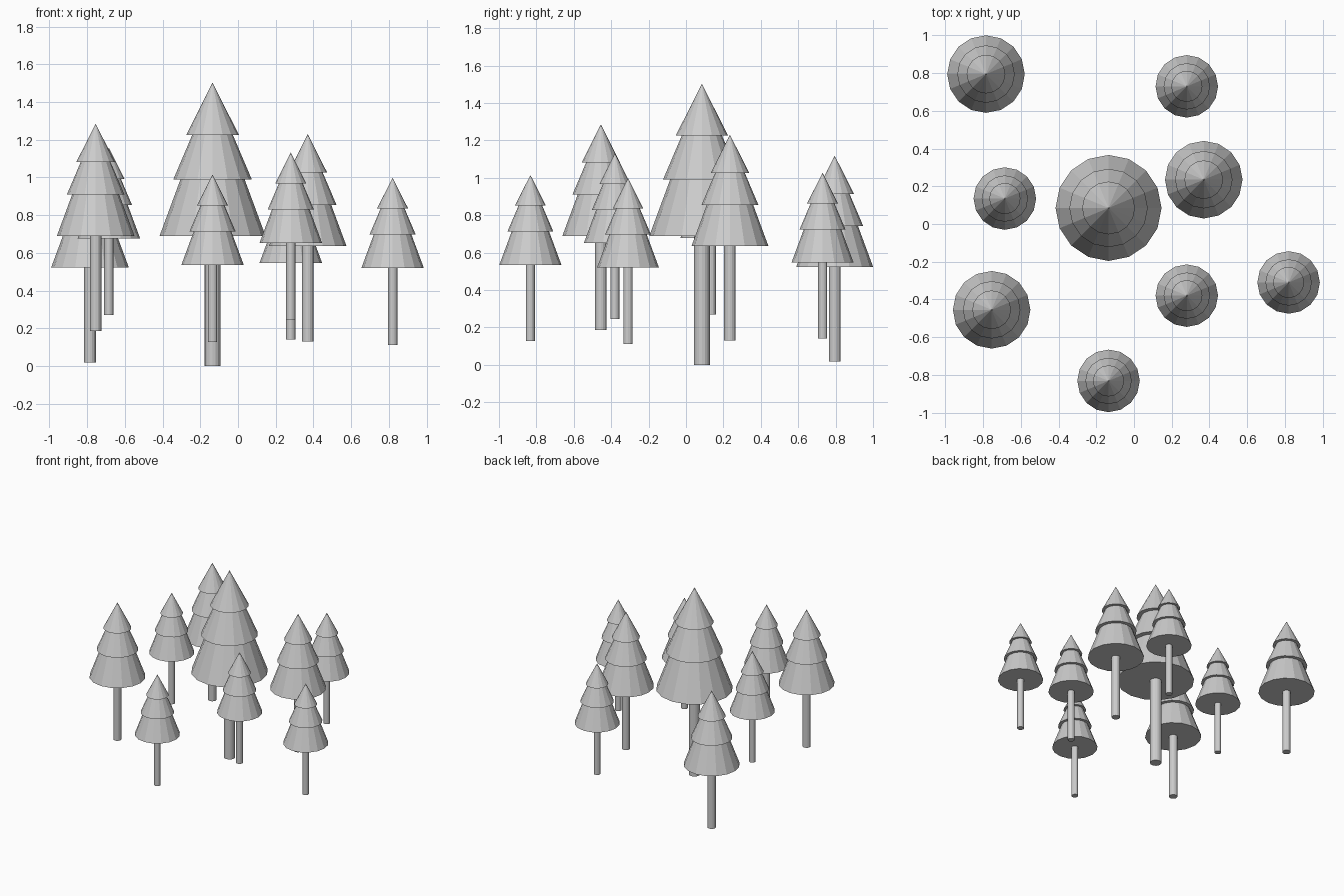
import bpy, bmesh, math

if "Cube" in bpy.data.objects:
    bpy.data.objects.remove(bpy.data.objects["Cube"])

SIDES = 16

# Profiles (radius, height) of the full-size tree
FOLIAGE = [(0, 0.69), (0.281, 0.69), (0.17, 0.99), (0.208, 0.99),
           (0.108, 1.225), (0.14, 1.225), (0, 1.503)]
TRUNK = [(0, 0), (0.042, 0), (0.042, 0.70), (0, 0.70)]


def lathe(name, profile, sides, loc, scale):
    """Flat-faced solid of revolution about z."""
    bm = bmesh.new()
    rings = []
    for r, z in profile:
        n = sides if r > 0 else 1
        rings.append([bm.verts.new((r * math.cos(2 * math.pi * i / sides),
                                    r * math.sin(2 * math.pi * i / sides), z))
                      for i in range(n)])
    for a, b in zip(rings, rings[1:]):
        for i in range(sides):
            j = (i + 1) % sides
            quad = [a[i % len(a)], a[j % len(a)], b[j % len(b)], b[i % len(b)]]
            bm.faces.new(list(dict.fromkeys(quad)))
    bmesh.ops.recalc_face_normals(bm, faces=bm.faces)
    mesh = bpy.data.meshes.new(name)
    bm.to_mesh(mesh)
    bm.free()
    ob = bpy.data.objects.new(name, mesh)
    ob.location = loc
    ob.scale = (scale,) * 3
    bpy.context.collection.objects.link(ob)


LARGE, MEDIUM, SMALL = 1.0, 0.732, 0.59

# Trees: x, y, trunk foot height, size
TREES = [
    (-0.135, 0.085, 0.0, LARGE),
    (-0.785, 0.795, 0.018, MEDIUM),
    (0.37, 0.235, 0.13, MEDIUM),
    (-0.755, -0.455, 0.185, MEDIUM),
    (0.28, 0.73, 0.14, SMALL),
    (-0.685, 0.135, 0.27, SMALL),
    (0.28, -0.38, 0.245, SMALL),
    (0.82, -0.31, 0.112, SMALL),
    (-0.135, -0.832, 0.128, SMALL),
]

for k, (x, y, z, s) in enumerate(TREES, 1):
    lathe(f"tree_{k}_trunk", TRUNK, SIDES, (x, y, z), s)
    lathe(f"tree_{k}_foliage", FOLIAGE, SIDES, (x, y, z), s)
